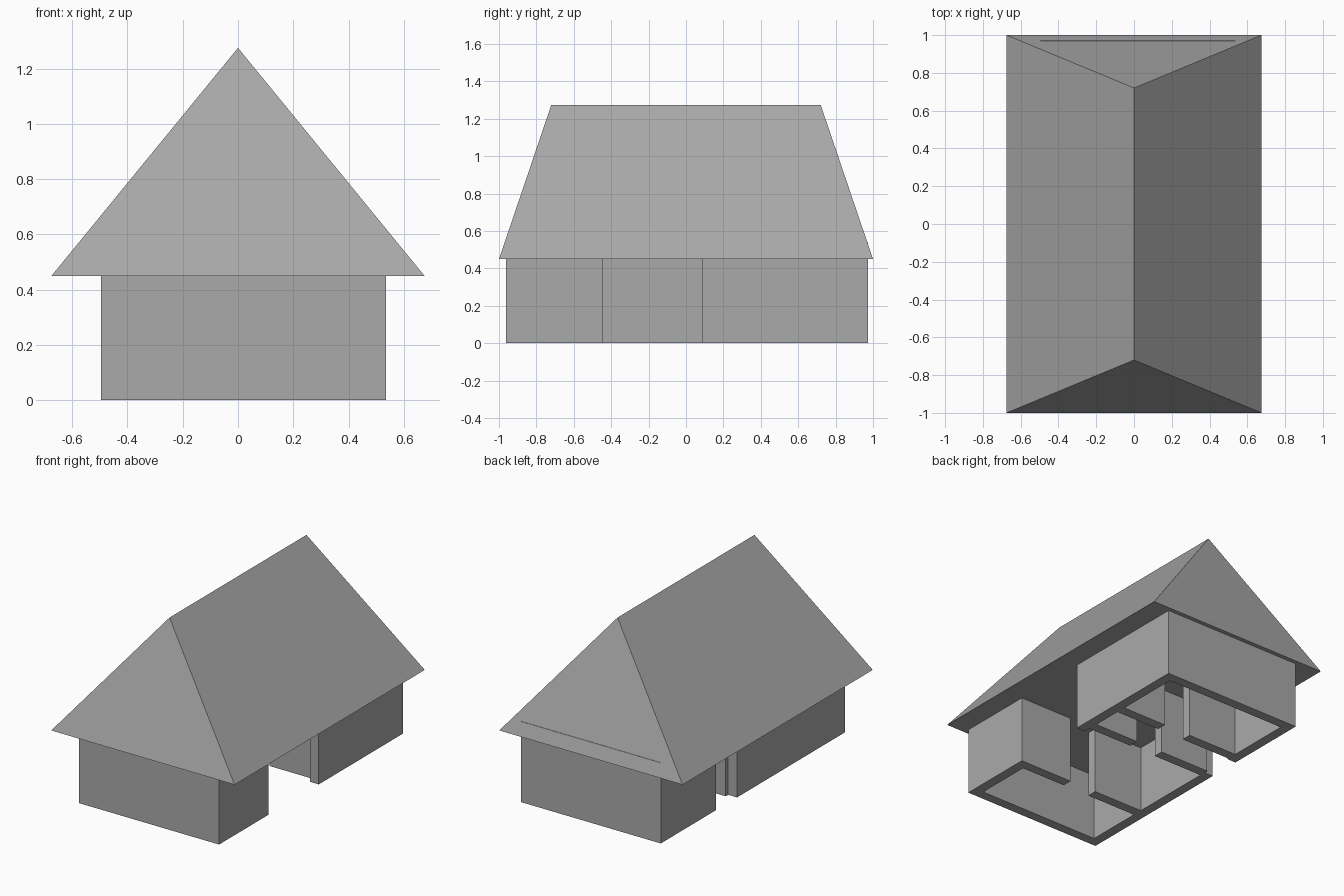
import bpy
import bmesh

cube = bpy.data.objects.get("Cube")
if cube:
    bpy.data.objects.remove(cube, do_unlink=True)

GREY = (0.4, 0.4, 0.4, 1.0)
mat = bpy.data.materials.new("plain_grey")
mat.use_nodes = True
mat.diffuse_color = GREY
mat.node_tree.nodes["Principled BSDF"].inputs["Base Color"].default_value = GREY


def add_object(name, bm):
    bmesh.ops.recalc_face_normals(bm, faces=bm.faces)
    mesh = bpy.data.meshes.new(name)
    bm.to_mesh(mesh)
    bm.free()
    mesh.materials.append(mat)
    obj = bpy.data.objects.new(name, mesh)
    bpy.context.collection.objects.link(obj)
    return obj


def extrude_plan(name, outline, height):
    """Raise a flat floor-plan outline into a closed wall."""
    bm = bmesh.new()
    base = bm.faces.new([bm.verts.new((x, y, 0)) for x, y in outline])
    top = bmesh.ops.extrude_face_region(bm, geom=[base], use_keep_orig=True)["geom"]
    verts = [v for v in top if isinstance(v, bmesh.types.BMVert)]
    bmesh.ops.translate(bm, verts=verts, vec=(0, 0, height))
    return add_object(name, bm)


# Main dimensions
LEFT, RIGHT = 0.535, -0.495
FRONT, BACK = -0.963, 0.972
T = 0.066
WALL_TOP = 0.538
EAVE, RIDGE = 0.45, 1.275
DOOR = (-0.06, 0.14)

# Outer walls: one bracket for each end, open towards the side entrances
extrude_plan("front_outer_wall", [
    (LEFT, -0.445), (LEFT, FRONT), (RIGHT, FRONT), (RIGHT, 0.17),
    (RIGHT + T, 0.17), (RIGHT + T, FRONT + T), (LEFT - T, FRONT + T), (LEFT - T, -0.445),
], WALL_TOP)
extrude_plan("back_outer_wall", [
    (LEFT, 0.085), (LEFT, BACK), (RIGHT, BACK), (RIGHT, 0.39),
    (RIGHT + T, 0.39), (RIGHT + T, BACK - T), (LEFT - T, BACK - T), (LEFT - T, 0.085),
], WALL_TOP)

# Cross walls, each split by a central doorway
for room, y in (("front", -0.512), ("middle", 0.13), ("back", 0.4)):
    for side, x0, x1 in (("left", DOOR[1], LEFT - T), ("right", RIGHT + T, DOOR[0])):
        extrude_plan(f"{room}_cross_wall_{side}",
                     [(x0, y), (x1, y), (x1, y + T), (x0, y + T)], WALL_TOP - 0.01)

# Hipped roof: a box whose top is pinched into the ridge
bm = bmesh.new()
bmesh.ops.create_cube(bm, size=2)
for v in bm.verts:
    top = v.co.z > 0
    v.co = (0 if top else v.co.x * 0.675, v.co.y * (0.72 if top else 1), RIDGE if top else EAVE)
bmesh.ops.remove_doubles(bm, verts=bm.verts, dist=0.001)
add_object("hipped_roof", bm)
